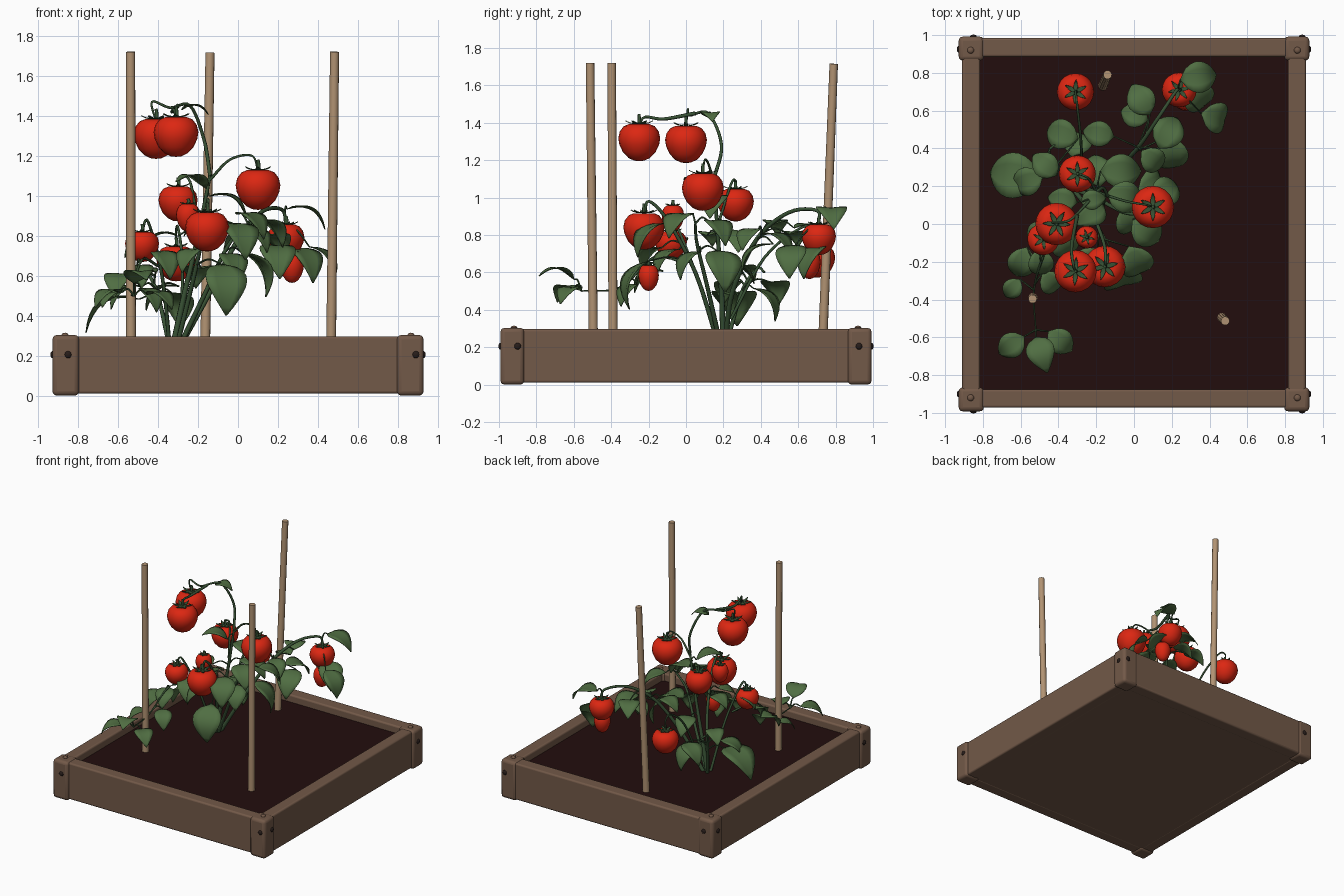
import bpy, bmesh, math
from mathutils import Vector as V

if "Cube" in bpy.data.objects:
    bpy.data.objects.remove(bpy.data.objects["Cube"])

def mat(name, c):
    m = bpy.data.materials.new(name)
    m.diffuse_color = (*c, 1)
    m.use_nodes = True
    m.node_tree.nodes["Principled BSDF"].inputs["Base Color"].default_value = m.diffuse_color
    return m

WOOD = mat("brown_wood", (.17, .10, .065))
SOIL = mat("dark_soil", (.016, .004, .004))
TAN = mat("tan_stake", (.44, .29, .17))
RED = mat("tomato_red", (.72, .02, .006))
LEAF = mat("leaf_green", (.08, .155, .055))
STEM = mat("stem_green", (.04, .085, .035))
DARK = mat("dark_bolt", (.02, .012, .01))

def finish(name, bm, m, smooth=40, bevel=0):
    bmesh.ops.recalc_face_normals(bm, faces=bm.faces)
    me = bpy.data.meshes.new(name)
    bm.to_mesh(me)
    bm.free()
    me.materials.append(m)
    ob = bpy.data.objects.new(name, me)
    bpy.context.collection.objects.link(ob)
    if bevel:
        b = ob.modifiers.new("bevel", 'BEVEL')
        b.width, b.segments, b.limit_method = bevel, 3, 'ANGLE'
    bpy.ops.object.select_all(action='DESELECT')
    ob.select_set(True)
    bpy.context.view_layer.objects.active = ob
    bpy.ops.object.shade_smooth_by_angle(angle=math.radians(smooth))
    return ob

def box(name, lo, hi, m, bevel=0):
    bm = bmesh.new()
    bmesh.ops.create_cube(bm, size=1)
    for v in bm.verts:
        v.co = V([(a + b) / 2 + c * (b - a) for a, b, c in zip(lo, hi, v.co)])
    return finish(name, bm, m, 40, bevel)

def smooth_path(pts, n=6):
    """Catmull-Rom samples through the points"""
    p = [V(q) for q in pts]
    p = [2 * p[0] - p[1]] + p + [2 * p[-1] - p[-2]]
    out = []
    for i in range(1, len(p) - 2):
        a, b, c, d = p[i - 1:i + 3]
        for k in range(n):
            t = k / n
            out.append(.5 * (2 * b + (c - a) * t + (2 * a - 5 * b + 4 * c - d) * t * t
                             + (3 * b - a - 3 * c + d) * t ** 3))
    return out + [p[-2]]

def tube(bm, path, r0, r1, sides=7):
    rings = []
    for i, q in enumerate(path):
        d = (path[min(i + 1, len(path) - 1)] - path[max(i - 1, 0)]).normalized()
        s = d.cross(V((.31, .9, .2))).normalized()
        u = d.cross(s)
        r = r0 + (r1 - r0) * i / (len(path) - 1)
        rings.append([bm.verts.new(q + r * (s * math.cos(a) + u * math.sin(a)))
                      for a in [2 * math.pi * k / sides for k in range(sides)]])
    for A, B in zip(rings, rings[1:]):
        for k in range(sides):
            bm.faces.new((A[k], A[k - 1], B[k - 1], B[k]))
    bm.faces.new(rings[0])
    bm.faces.new(rings[-1])

def blade(bm, c, heading, L, pitch, wide=.38, droop=1.0, fold=.2):
    """Folded pointed leaf centred on c; returns its base point"""
    h, p = math.radians(heading), math.radians(pitch)
    d = V((math.cos(h) * math.cos(p), math.sin(h) * math.cos(p), math.sin(p)))
    s = V((-math.sin(h), math.cos(h), 0))
    u = d.cross(s)
    rows, N = [], 9
    for i in range(N + 1):
        t = i / N
        w = L * wide * max(math.sin(math.pi * t ** .72), .02) ** .85
        rows.append([bm.verts.new(V(c) + d * (t - .5) * L + s * k * w
                     + u * (fold * abs(k) * w - droop * L * ((t - .5) ** 2 - .06) - .1 * w * k * k))
                     for k in (-1, -.5, 0, .5, 1)])
    for A, B in zip(rows, rows[1:]):
        for k in range(4):
            bm.faces.new((A[k], A[k + 1], B[k + 1], B[k]))
    return rows[0][2].co.copy()

# planter frame, soil and base
for s, n in ((-1, "left"), (1, "right")):
    x = sorted((s * .815, s * .91))
    box(n + "_plank", (x[0], -.9, .01), (x[1], .9, .297), WOOD, .012)
box("front_plank", (-.85, -.972, .01), (.85, -.875, .297), WOOD, .012)
box("back_plank", (-.85, .885, .01), (.85, .985, .297), WOOD, .012)
box("base_board", (-.86, -.93, .012), (.86, .93, .05), WOOD)
box("soil", (-.83, -.9, .05), (.83, .9, .24), SOIL)

def bolt(name, loc, axis, m):
    bm = bmesh.new()
    bmesh.ops.create_uvsphere(bm, u_segments=10, v_segments=6, radius=.018)
    for v in bm.verts:
        v.co[axis] *= .6
        v.co += V(loc)
    for v in bm.verts[:]:
        v.co[axis] = v.co[axis]
    finish(name, bm, m)

for sx in (-1, 1):
    for sy in (-1, 1):
        x, y = sorted((sx * .795, sx * .928)), sorted((sy * .865, sy * .992))
        box("corner_post", (x[0], y[0], 0), (x[1], y[1], .303), WOOD, .022)
        bolt("top_bolt", (sx * .865, sy * .92, .304), 2, WOOD)
        bolt("end_bolt", (.89 if sx > 0 else -.85, sy * .992, .205), 1, DARK)
        bolt("side_bolt", (sx * .928, .925 if sy > 0 else -.9, .205), 0, DARK)

# support stakes
for a, b in (((-.535, -.39, .2), (-.537, -.397, 1.72)),
             ((.465, -.495, .2), (.483, -.513, 1.72)),
             ((-.165, .73, .2), (-.14, .79, 1.715))):
    bm = bmesh.new()
    tube(bm, [V(a), V(b)], .025, .023, 12)
    finish("stake", bm, TAN, 50)

stems, leaves, sepals = bmesh.new(), bmesh.new(), bmesh.new()

def branch(path, r, *foliage):
    """Stem through path; each leaf (x, y, z, heading, length, pitch) gets a petiole"""
    pts = smooth_path(path)
    tube(stems, pts, r, r * .5)
    for x, y, z, h, L, p in foliage:
        b = blade(leaves, (x, y, z), h, L, p)
        q = min(pts, key=lambda k: (k - b).length + max(0, k.z - b.z))
        if (q - b).length > .01:
            tube(stems, smooth_path([q, (q + b) / 2 + V((0, 0, .025)), b], 4), .006, .004, 5)

# main stem and top truss
branch([(-.33, .2, .22), (-.27, .19, .5), (-.2, .17, .8), (-.14, .15, 1.1)], .017,
       (-.23, .05, 1.09, 215, .19, 10), (-.03, .14, .98, -10, .22, -30),
       (-.2, .3, .62, 100, .2, -30), (-.05, .28, .8, 0, .24, -25), (-.39, .13, .8, 170, .17, -20))
branch([(-.14, .15, 1.1), (-.17, .19, 1.28), (-.24, .12, 1.45), (-.34, .02, 1.44),
        (-.43, .01, 1.47), (-.41, 0, 1.37)], .010, (-.21, .13, 1.445, 10, .14, -10))
branch([(-.3, .05, 1.45), (-.33, -.12, 1.42), (-.32, -.22, 1.43), (-.31, -.25, 1.38)], .011)
branch([(-.14, .15, 1.08), (-.04, .12, 1.18), (.07, .1, 1.2), (.1, .09, 1.12)], .008)
branch([(-.2, .17, .85), (-.24, .24, 1.07), (-.29, .265, 1.09), (-.3, .265, 1.04)], .008)
# right-hand and rear right branches
branch([(-.3, .21, .23), (-.15, .25, .5), (.0, .38, .78), (.12, .55, .92), (.22, .7, .93), (.24, .71, .85)], .015,
       (.36, .78, .92, 8, .22, -28), (.45, .56, .68, -15, .22, -55), (.35, .66, .68, -50, .23, -50),
       (.19, .5, .78, 60, .22, -30), (.03, .67, .84, 120, .2, -20), (-.01, .58, .8, 160, .17, -25),
       (.2, .35, .7, -80, .24, -45), (.11, .33, .8, -40, .18, -40), (-.2, .48, .86, 170, .18, -20))
branch([(-.3, .18, .23), (-.17, .12, .5), (-.05, .06, .75), (.05, .05, .86)], .014,
       (.18, .18, .84, 35, .21, -40), (.08, -.05, .88, -40, .22, -35),
       (.12, .2, .63, 20, .26, -60), (-.02, .0, .66, -60, .2, -50))
# front branch
branch([(-.31, .17, .23), (-.22, .05, .6), (-.16, -.1, .88), (-.15, -.2, .98), (-.15, -.22, .9)], .013,
       (.02, -.22, .8, -65, .24, -50), (-.06, -.3, .55, -75, .28, -68), (-.25, -.2, .7, 230, .18, -40))
# left and rear left branches
branch([(-.34, .22, .23), (-.4, .3, .5), (-.45, .38, .62), (-.42, .42, .6)], .012,
       (-.66, .26, .45, 172, .32, -32), (-.4, .48, .52, 165, .21, -35), (-.48, .32, .62, 140, .18, -20),
       (-.58, .22, .52, 200, .2, -35), (-.3, .45, .45, 70, .22, -55))
branch([(-.28, .24, .35), (-.28, .42, .68), (-.3, .62, .84), (-.31, .7, .82), (-.31, .7, .74)], .009)
# front left branch reaching past the stake
branch([(-.34, .18, .23), (-.38, .05, .6), (-.45, -.06, .87), (-.48, -.08, .82)], .011,
       (-.52, -.05, .76, 190, .16, -35), (-.36, -.12, .68, -60, .2, -45))
branch([(-.4, 0, .65), (-.48, -.17, .68), (-.53, -.35, .52), (-.52, -.56, .5)], .008,
       (-.49, -.69, .61, -72, .2, 5), (-.66, -.65, .51, 215, .18, -25), (-.38, -.63, .5, -40, .18, -25),
       (-.6, -.22, .58, 250, .2, -35), (-.49, -.22, .62, 280, .18, -40), (-.65, -.35, .5, 230, .14, -30),
       (-.43, -.32, .5, -50, .17, -45))

# fruit: a lathed profile with a dimpled top, plus a star of sepals
PROFILE = [(0, -.9), (.25, -.87), (.52, -.74), (.78, -.47), (.95, -.1), (1, .2),
           (.93, .52), (.74, .77), (.5, .87), (.25, .84), (0, .74)]

def tomato(x, y, z, r, long=1.0, n=20):
    c = V((x, y, z))
    bm = bmesh.new()
    vs = [bm.verts.new((a * r, 0, b * r * long)) for a, b in PROFILE]
    es = [bm.edges.new(e) for e in zip(vs, vs[1:])]
    bmesh.ops.spin(bm, geom=vs + es, axis=(0, 0, 1), cent=(0, 0, 0), angle=2 * math.pi, steps=n)
    bmesh.ops.remove_doubles(bm, verts=bm.verts, dist=.0005)
    bmesh.ops.translate(bm, verts=bm.verts, vec=c)
    finish("tomato", bm, RED, 60)
    top = c + V((0, 0, .84 * r * long))
    for k in range(6):
        a = k * 60 + x * 300
        o = V((math.cos(math.radians(a)), math.sin(math.radians(a)), 0)) * r * .33
        blade(sepals, top + o + V((0, 0, .1 * r)), a, r * .66, 8, .17, -.5)
    tube(stems, smooth_path([top - V((0, 0, .1 * r)), top + V((.004, 0, .2 * r)), top + V((0, 0, .5 * r))], 3),
         .011, .008)

for t in ((-.41, 0, 1.285, .112), (-.31, -.25, 1.295, .112), (.1, .09, 1.03, .112),
          (-.3, .265, .96, .098), (-.155, -.225, .82, .11), (-.48, -.08, .745, .085),
          (-.31, .7, .66, .098), (.24, .71, .775, .092)):
    tomato(*t)
# small pointed fruit among the leaves
for t in ((.27, .66, .64, .06, 1.4), (-.1, -.2, .57, .055, 1.4), (-.25, -.07, .89, .06, 1.3)):
    tomato(*t)

finish("stems", stems, STEM, 60)
for name, bm, m in (("leaves", leaves, LEAF), ("sepals", sepals, STEM)):
    ob = finish(name, bm, m, 50)
    sol = ob.modifiers.new("thickness", 'SOLIDIFY')
    sol.thickness = .004
